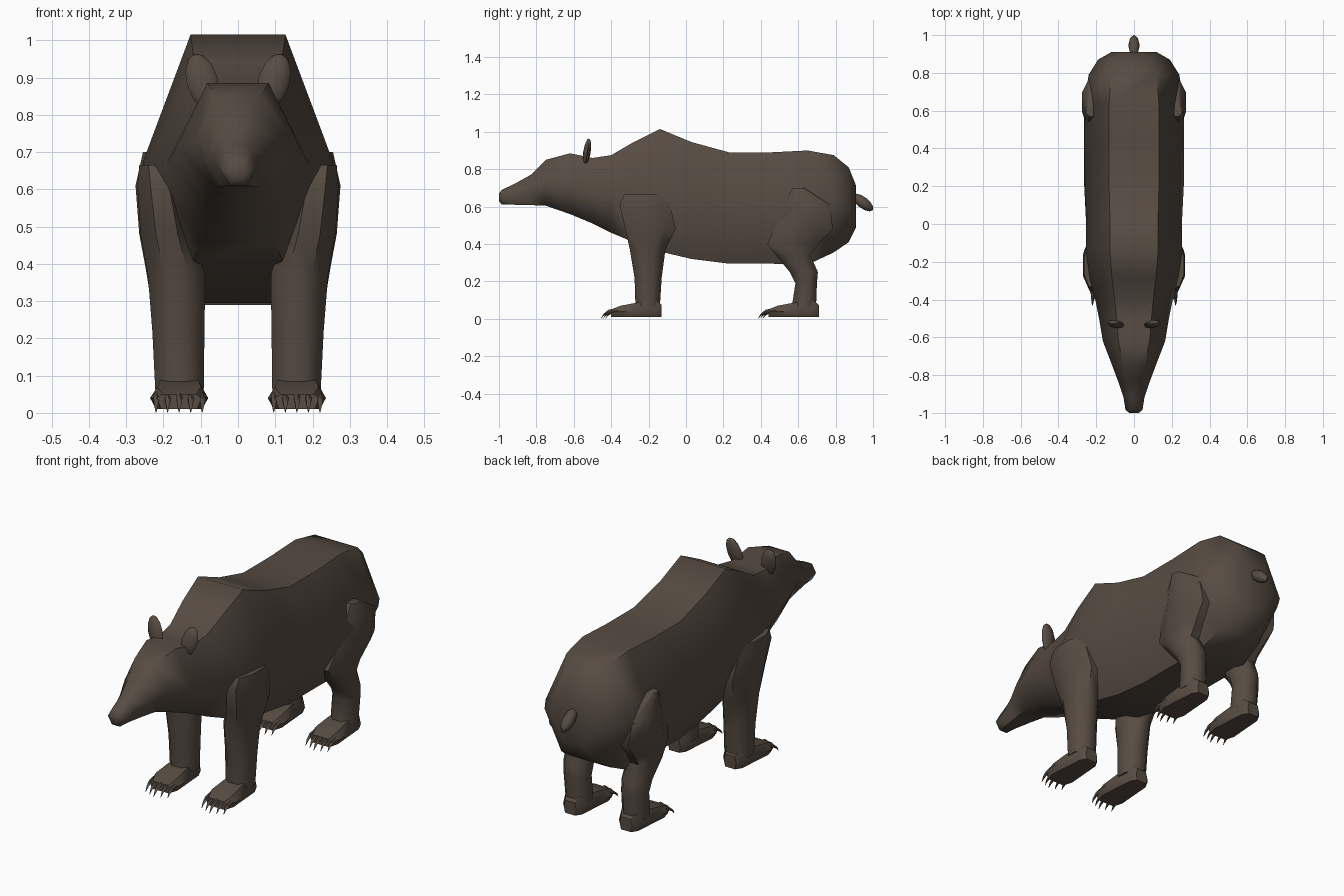
import bpy, bmesh, math
from mathutils import Vector, Matrix

if "Cube" in bpy.data.objects:
    bpy.data.objects.remove(bpy.data.objects["Cube"], do_unlink=True)

fur = bpy.data.materials.new("dark brown fur")
fur.use_nodes = True
colour = (0.095, 0.072, 0.055, 1)
fur.diffuse_color = colour
fur.node_tree.nodes["Principled BSDF"].inputs["Base Color"].default_value = colour


def finish(name, bm, angle):
    """Turn a bmesh into a smooth-shaded object."""
    bmesh.ops.recalc_face_normals(bm, faces=bm.faces[:])
    mesh = bpy.data.meshes.new(name)
    bm.to_mesh(mesh)
    bm.free()
    mesh.materials.append(fur)
    obj = bpy.data.objects.new(name, mesh)
    bpy.context.collection.objects.link(obj)
    bpy.ops.object.select_all(action='DESELECT')
    obj.select_set(True)
    bpy.context.view_layer.objects.active = obj
    bpy.ops.object.shade_smooth_by_angle(angle=math.radians(angle))
    return obj


def loft(name, rings, angle=50):
    """Skin a list of point rings and cap both ends."""
    bm = bmesh.new()
    loops = [[bm.verts.new(p) for p in ring] for ring in rings]
    count = len(loops[0])
    for a, b in zip(loops, loops[1:]):
        for i in range(count):
            j = (i + 1) % count
            bm.faces.new((a[i], a[j], b[j], b[i]))
    bm.faces.new(loops[0])
    bm.faces.new(loops[-1])
    return finish(name, bm, angle)


def hexagon(y, top, bottom, half, mid=0.48):
    """Upright six-sided body section with a flat back and belly."""
    z = bottom + (top - bottom) * mid
    flat = half * 0.5
    return [(-flat, y, top), (flat, y, top), (half, y, z),
            (flat, y, bottom), (-flat, y, bottom), (-half, y, z)]


def oval(z, front, back, inner, outer, side, sides=8):
    """Level leg section between front/back and inner/outer limits."""
    cx, cy = (inner + outer) / 2, (front + back) / 2
    rx, ry = (outer - inner) / 2, (back - front) / 2
    grow = 1 / math.cos(math.pi / sides)
    turns = [math.tau * (i + 0.5) / sides for i in range(sides)]
    return [(side * (cx + rx * grow * math.cos(t)),
             cy + ry * grow * math.sin(t), z) for t in turns]


# Body and head in one skin: y, top, bottom, half width
sections = [
    (-1, .67, .63, .025), (-.985, .69, .61, .045), (-.92, .72, .61, .055),
    (-.83, .77, .608, .085), (-.75, .85, .605, .115), (-.62, .885, .56, .165),
    (-.5, .86, .51, .185), (-.4, .875, .46, .205), (-.28, .945, .41, .235),
    (-.14, 1.015, .36, .255), (.03, .945, .32, .255), (.23, .89, .295, .265),
    (.45, .89, .295, .265), (.65, .9, .29, .262), (.79, .875, .355, .24),
    (.87, .81, .41, .19), (.91, .71, .49, .12),
]
loft("body_and_head", [hexagon(*s) for s in sections], 60)

# Leg sections from shoulder or hip to ankle: z, front, back, inner, outer
front_leg = [(.665, -.33, -.11, .18, .265), (.61, -.355, -.085, .15, .27),
             (.48, -.325, -.055, .12, .262), (.37, -.3, -.11, .088, .242),
             (.22, -.275, -.13, .09, .23), (.06, -.27, -.14, .092, .222)]
hind_leg = [(.7, .57, .63, .2, .255), (.61, .52, .77, .15, .275),
            (.48, .47, .785, .12, .265), (.4, .435, .71, .1, .25),
            (.34, .48, .665, .1, .24), (.25, .555, .705, .1, .23),
            (.19, .585, .7, .1, .225), (.06, .565, .695, .1, .22)]

# Foot sections from heel to toe: distance from heel, half width, top
foot = [(0, .035, .075), (.03, .06, .1), (.14, .07, .085),
        (.22, .078, .07), (.27, .06, .05)]


def build_foot(name, heel, side):
    cx = .158 * side
    rings = []
    for d, w, top in foot:
        y = heel - d
        rings.append([(cx - w * .75, y, top), (cx + w * .75, y, top),
                      (cx + w, y, .04), (cx + w * .8, y, .01),
                      (cx - w * .8, y, .01), (cx - w, y, .04)])
    loft(name + "_foot", rings, 45)
    # Five curved claws
    for i in range(5):
        x = cx + (i - 2) * .031
        start = heel - .25 + abs(i - 2) * .012
        path = [(0, .047, .009), (.035, .04, .009), (.06, .022, .006), (.075, .002, .001)]
        claw = []
        for d, z, r in path:
            angles = [math.tau * k / 5 for k in range(5)]
            claw.append([(x + r * math.cos(t), start - d, z + r * math.sin(t))
                         for t in angles])
        loft(f"{name}_claw_{i + 1}", claw)


def ellipsoid(name, centre, radii, turn):
    bm = bmesh.new()
    bmesh.ops.create_uvsphere(bm, u_segments=8, v_segments=6, radius=1)
    place = Matrix.Translation(Vector(centre)) @ turn @ Matrix.Diagonal((*radii, 1))
    bm.transform(place)
    return finish(name, bm, 60)


for label, side in (("left", 1), ("right", -1)):
    loft(f"{label}_front_leg", [oval(*s, side) for s in front_leg])
    loft(f"{label}_hind_leg", [oval(*s, side) for s in hind_leg])
    build_foot(f"{label}_front", -.13, side)
    build_foot(f"{label}_hind", .71, side)
    # Ears lean outwards and slightly back
    lean = Matrix.Rotation(side * .28, 4, 'Y') @ Matrix.Rotation(-.15, 4, 'X')
    ellipsoid(f"{label}_ear", (side * .096, -.53, .89), (.042, .02, .078), lean)

# Short drooping tail
ellipsoid("tail", (0, .945, .622), (.03, .068, .03), Matrix.Rotation(-.65, 4, 'X'))
